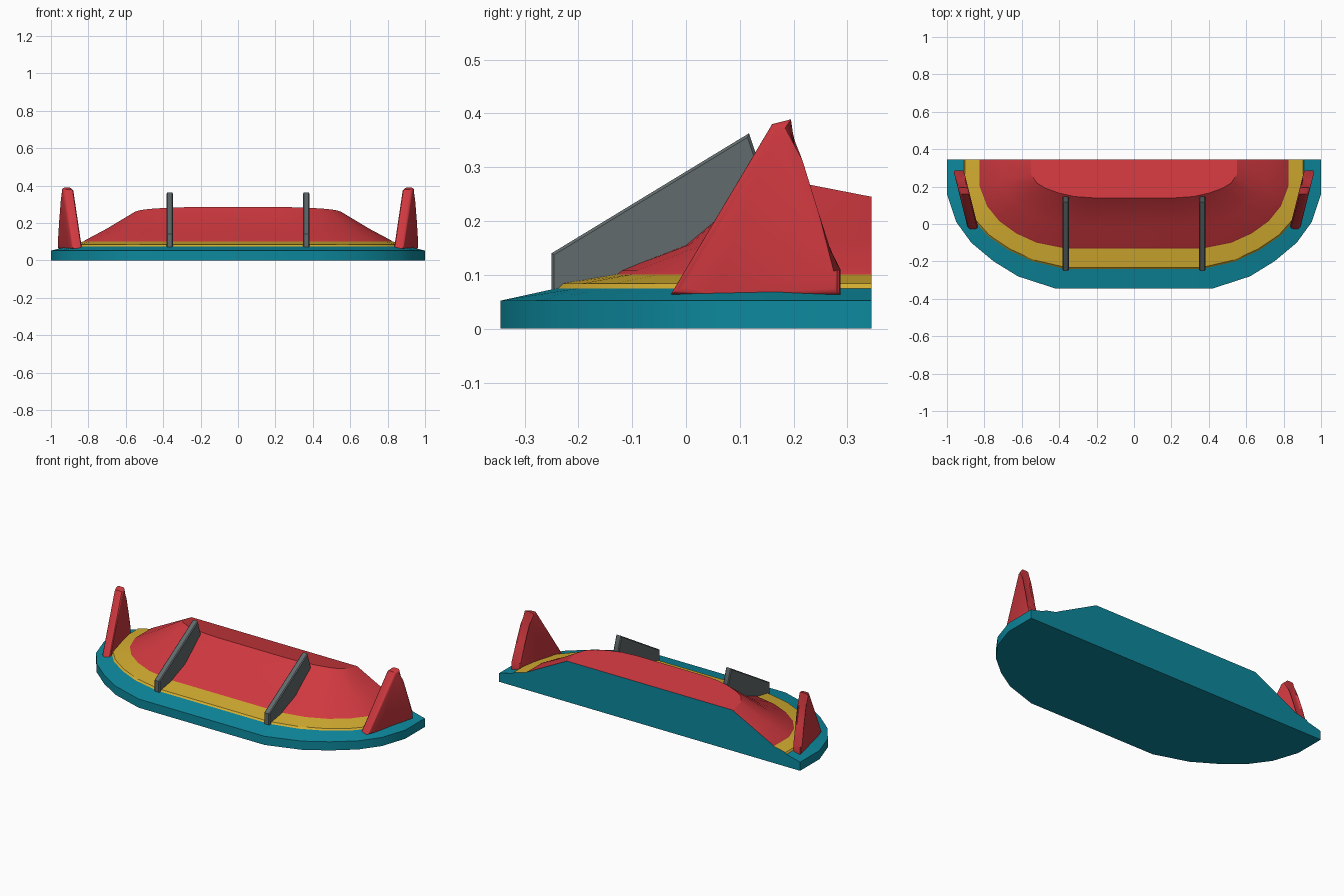
import bpy, bmesh
from math import radians

if "Cube" in bpy.data.objects:
    bpy.data.objects.remove(bpy.data.objects["Cube"])


def material(name, rgb):
    m = bpy.data.materials.new(name)
    m.diffuse_color = (*rgb, 1)
    m.use_nodes = True
    m.node_tree.nodes["Principled BSDF"].inputs["Base Color"].default_value = m.diffuse_color
    return m


TEAL = material("teal", (0.004, 0.25, 0.34))
RED = material("red", (0.62, 0.04, 0.05))
YELLOW = material("yellow", (0.66, 0.42, 0.03))
GREY = material("slate grey", (0.12, 0.145, 0.15))


def finish(bm, name, mats, angle):
    bmesh.ops.recalc_face_normals(bm, faces=bm.faces)
    me = bpy.data.meshes.new(name)
    bm.to_mesh(me)
    bm.free()
    for m in mats:
        me.materials.append(m)
    ob = bpy.data.objects.new(name, me)
    bpy.context.collection.objects.link(ob)
    bpy.ops.object.select_all(action='DESELECT')
    ob.select_set(True)
    bpy.context.view_layer.objects.active = ob
    bpy.ops.object.shade_smooth_by_angle(angle=radians(angle))
    return ob


# half outlines, front centre round to the cut-off back
OUTER = [(.42, -.345), (.62, -.28), (.75, -.2), (.87, -.1), (.95, .01), (1, .16), (1, .345)]
TRIM = [(.37, -.24), (.54, -.2), (.67, -.14), (.78, -.065), (.86, .025), (.91, .17), (.91, .345)]
WELL = [(.37, -.13), (.52, -.1), (.63, -.05), (.72, .015), (.785, .095), (.825, .2), (.825, .345)]
TOP = [(.22, .14), (.32, .147), (.4, .165), (.47, .19), (.52, .22), (.55, .265), (.55, .345)]


def inset(pts, d):
    return [(x * (1 - d), y if y > .34 else y + d * (.3 - y) * 2) for x, y in pts]


def flat(pts, z):
    return [(x, y, z) for x, y in pts]


well_in = inset(WELL, .01)
top = [(x, y, .285 - (y - .14) * .195) for x, y in TOP]
# slope is scooped at the front and straight at the sides
scoop = []
for i, ((x, y), t) in enumerate(zip(well_in, top)):
    f = .42
    k = .25 + (f - .25) * i / 6
    scoop.append((x + (t[0] - x) * f, y + (t[1] - y) * f, .108 + (t[2] - .108) * k))

# body: stacked rings, each strip with its own colour
rings = [flat(OUTER, 0), flat(OUTER, .052), flat(TRIM, .075), flat(inset(TRIM, .008), .084),
         flat(WELL, .101), flat(well_in, .108), scoop, top]
strip_colour = [0, 0, 1, 1, 2, 2, 2]
bm = bmesh.new()
loops = []
for r in rings:
    full = [(-x, y, z) for x, y, z in reversed(r)] + r
    loops.append([bm.verts.new(p) for p in full])
for a, b, c in zip(loops, loops[1:], strip_colour):
    for i in range(len(a) - 1):
        bm.faces.new((a[i], a[i + 1], b[i + 1], b[i])).material_index = c
bm.faces.new(loops[0])
bm.faces.new(loops[-1]).material_index = 2
bm.faces.new([l[0] for l in loops] + [l[-1] for l in reversed(loops)])
finish(bm, "body", [TEAL, YELLOW, RED], 25)


def fin(name, profile, x, half, yaw, mat, bevel, segments):
    """Side profile (y, z) given thickness; yaw shifts x along y."""
    bm = bmesh.new()
    sides = [[bm.verts.new((x + yaw * y + s * half, y, z)) for y, z in profile] for s in (-1, 1)]
    for s in sides:
        bm.faces.new(s)
    n = len(profile)
    for i in range(n):
        j = (i + 1) % n
        bm.faces.new((sides[0][i], sides[0][j], sides[1][j], sides[1][i]))
    rims = [e for e in bm.edges if any(e.verts[0] in s and e.verts[1] in s for s in sides)]
    bmesh.ops.bevel(bm, geom=rims, offset=bevel, segments=segments, profile=.5, affect='EDGES')
    finish(bm, name, [mat], 35)


BRACE = [(-.25, .06), (-.25, .14), (.117, .363), (.148, .27), (.13, .2), (-.1, .08)]
WING = [(-.028, .064), (.16, .38), (.195, .389), (.204, .31), (.235, .21), (.287, .11), (.287, .062), (.05, .062)]
for side, label in ((-1, "left"), (1, "right")):
    # thin braces over the front slope
    fin(label + "_brace", BRACE, side * .365, .018, 0, GREY, .005, 1)
    # upright wings at the ends, toed outward
    fin(label + "_wing", WING, side * .866, .028, side * .25, RED, .013, 3)
